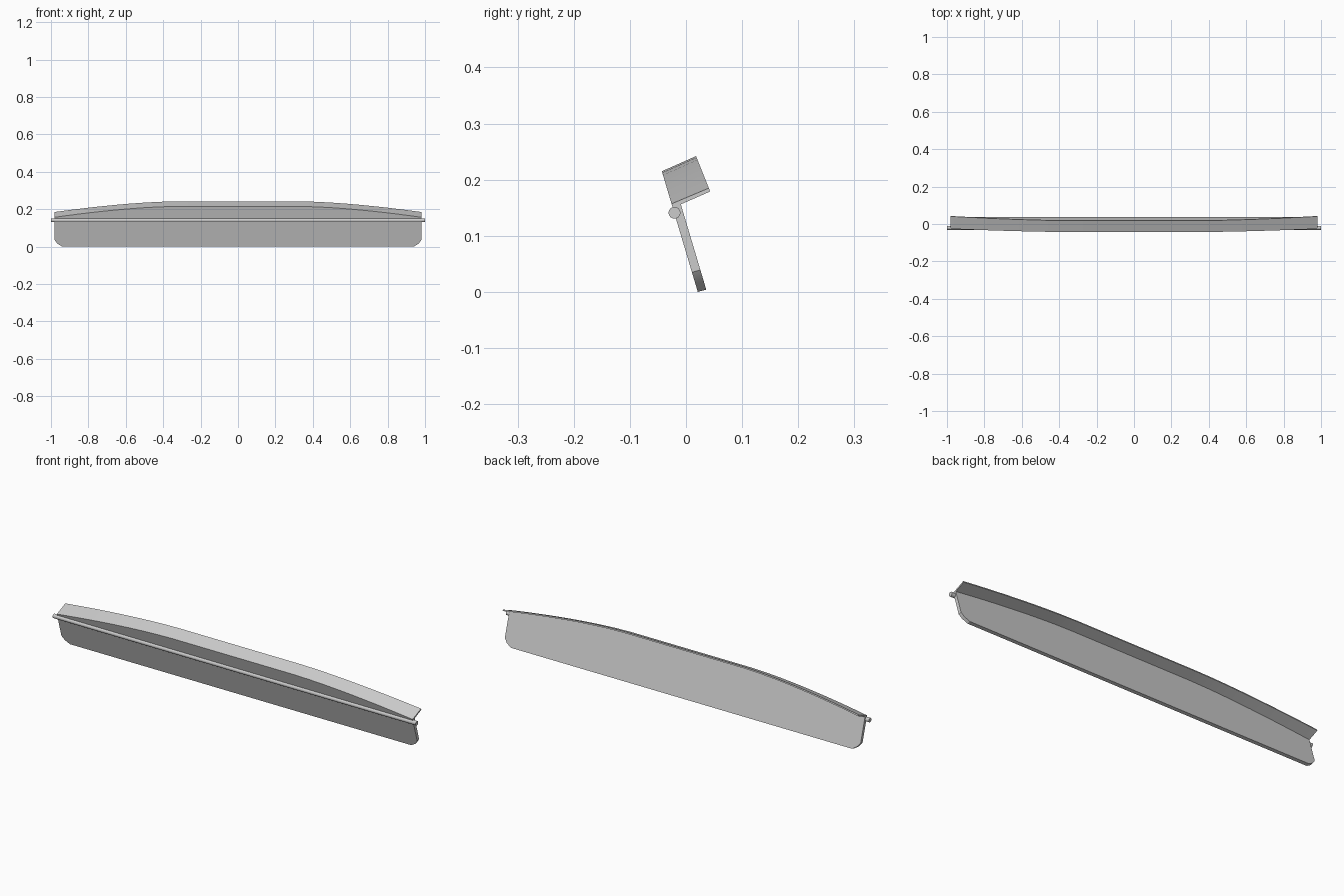
import bpy, bmesh, math

if "Cube" in bpy.data.objects:
    bpy.data.objects.remove(bpy.data.objects["Cube"])


def front_y(z):
    # leaning front face of the blade
    return 0.021 - 0.298 * z


def section(x):
    # L-shaped cross-section: leaning blade with a lip turned back at the top
    a = abs(x)
    d = max(0.0, (a - 0.33) / 0.65) ** 1.6
    top = 0.215 - 0.058 * d
    if a <= 0.94:
        bottom = 0.0
    elif a <= 0.966:
        bottom = 0.016 * (a - 0.94) / 0.026
    else:
        bottom = 0.016 + 0.019 * (a - 0.966) / 0.014
    fy = front_y(top)
    ly, lz = 0.061 + 0.0055 * d, 0.027 + 0.001 * d
    back = lambda z: front_y(z) + 0.0163
    return [(front_y(bottom), bottom),
            (fy, top),
            (fy + ly, top + lz),
            (fy + ly + 0.0022, top + lz - 0.0062),
            (back(top - 0.001), top - 0.001),
            (back(bottom + 0.004), bottom + 0.004)]


def finish(name, bm):
    bmesh.ops.recalc_face_normals(bm, faces=bm.faces)
    me = bpy.data.meshes.new(name)
    bm.to_mesh(me)
    bm.free()
    ob = bpy.data.objects.new(name, me)
    bpy.context.collection.objects.link(ob)
    bpy.context.view_layer.objects.active = ob
    ob.select_set(True)
    bpy.ops.object.shade_smooth_by_angle(angle=math.radians(30))
    ob.select_set(False)
    return ob


# Blade with arched top lip, lofted along x
half = [0.33, 0.42, 0.5, 0.58, 0.66, 0.74, 0.82, 0.89, 0.94, 0.966, 0.98]
stations = [-x for x in reversed(half)] + half
bm = bmesh.new()
rings = [[bm.verts.new((x, y, z)) for y, z in section(x)] for x in stations]
for r, s in zip(rings, rings[1:]):
    for i in range(6):
        j = (i + 1) % 6
        bm.faces.new((r[i], r[j], s[j], s[i]))
for r in (rings[0], rings[-1]):
    bm.faces.new((r[0], r[1], r[4], r[5]))
    bm.faces.new((r[1], r[2], r[3], r[4]))
finish("blade_with_lip", bm)

# Hinge rod running along the front face
bpy.ops.mesh.primitive_cylinder_add(vertices=24, radius=0.0105, depth=2.0,
                                    location=(0, -0.0205, 0.141),
                                    rotation=(0, math.pi / 2, 0))
bpy.context.object.name = "hinge_rod"
bpy.ops.object.shade_smooth_by_angle(angle=math.radians(30))
